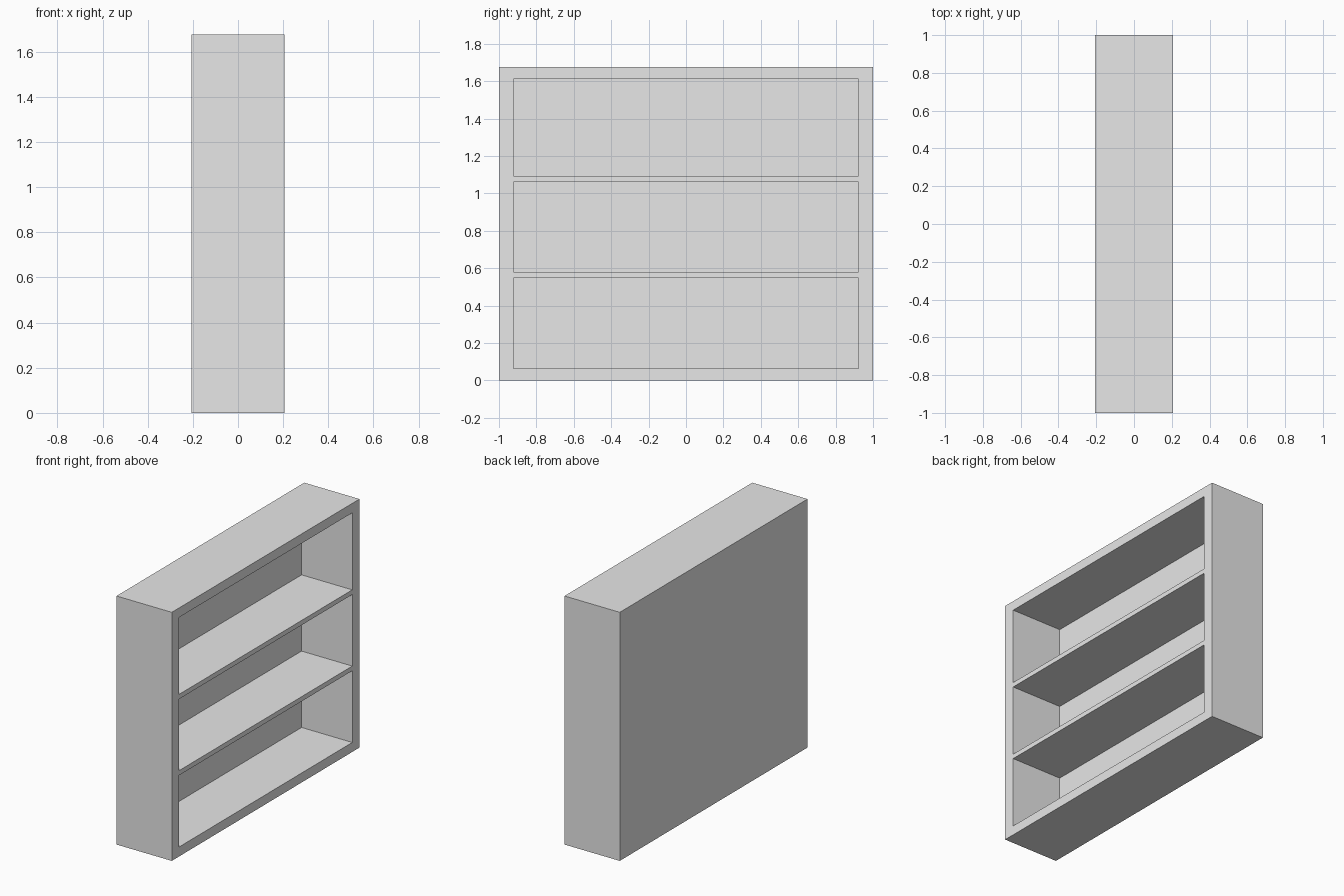
import bpy

# Remove the default cube only
cube = bpy.data.objects.get("Cube")
if cube:
    bpy.data.objects.remove(cube, do_unlink=True)

# Single plain grey material
GREY = (0.8, 0.8, 0.8, 1.0)
grey = bpy.data.materials.new("plain_grey")
grey.use_nodes = True
grey.diffuse_color = GREY
grey.node_tree.nodes["Principled BSDF"].inputs["Base Color"].default_value = GREY

# Overall size: the open side of the bookcase faces +x
HALF_DEPTH, HALF_WIDTH, HEIGHT = 0.206, 1.0, 1.676
INNER_WIDTH = 0.923
BACK = 0.034
BAYS = [(0.064, 0.547), (0.579, 1.061), (1.093, 1.612)]  # floor and ceiling


def box(name, x, y, z):
    """Make a box from its (min, max) range on each axis."""
    ranges = (x, y, z)
    bpy.ops.mesh.primitive_cube_add(size=1, location=[sum(r) / 2 for r in ranges])
    obj = bpy.context.object
    obj.name = obj.data.name = name
    obj.scale = [r[1] - r[0] for r in ranges]
    bpy.ops.object.transform_apply(location=False, rotation=False, scale=True)
    return obj


# Solid case
case = box("bookcase", (-HALF_DEPTH, HALF_DEPTH),
           (-HALF_WIDTH, HALF_WIDTH), (0, HEIGHT))
case.data.materials.append(grey)

# Hollow out the three bays, leaving the shelves, frame and back panel
for number, bay in enumerate(BAYS, 1):
    cutter = box(f"bay_cutter_{number}", (-HALF_DEPTH + BACK, HALF_DEPTH + 0.1),
                 (-INNER_WIDTH, INNER_WIDTH), bay)
    bpy.context.view_layer.objects.active = case
    cut = case.modifiers.new(f"bay_{number}", "BOOLEAN")
    cut.operation, cut.solver, cut.object = "DIFFERENCE", "EXACT", cutter
    bpy.ops.object.modifier_apply(modifier=cut.name)
    bpy.data.objects.remove(cutter, do_unlink=True)

# Keep the one colour on every cut face
for face in case.data.polygons:
    face.material_index = 0
while len(case.data.materials) > 1:
    case.data.materials.pop()
